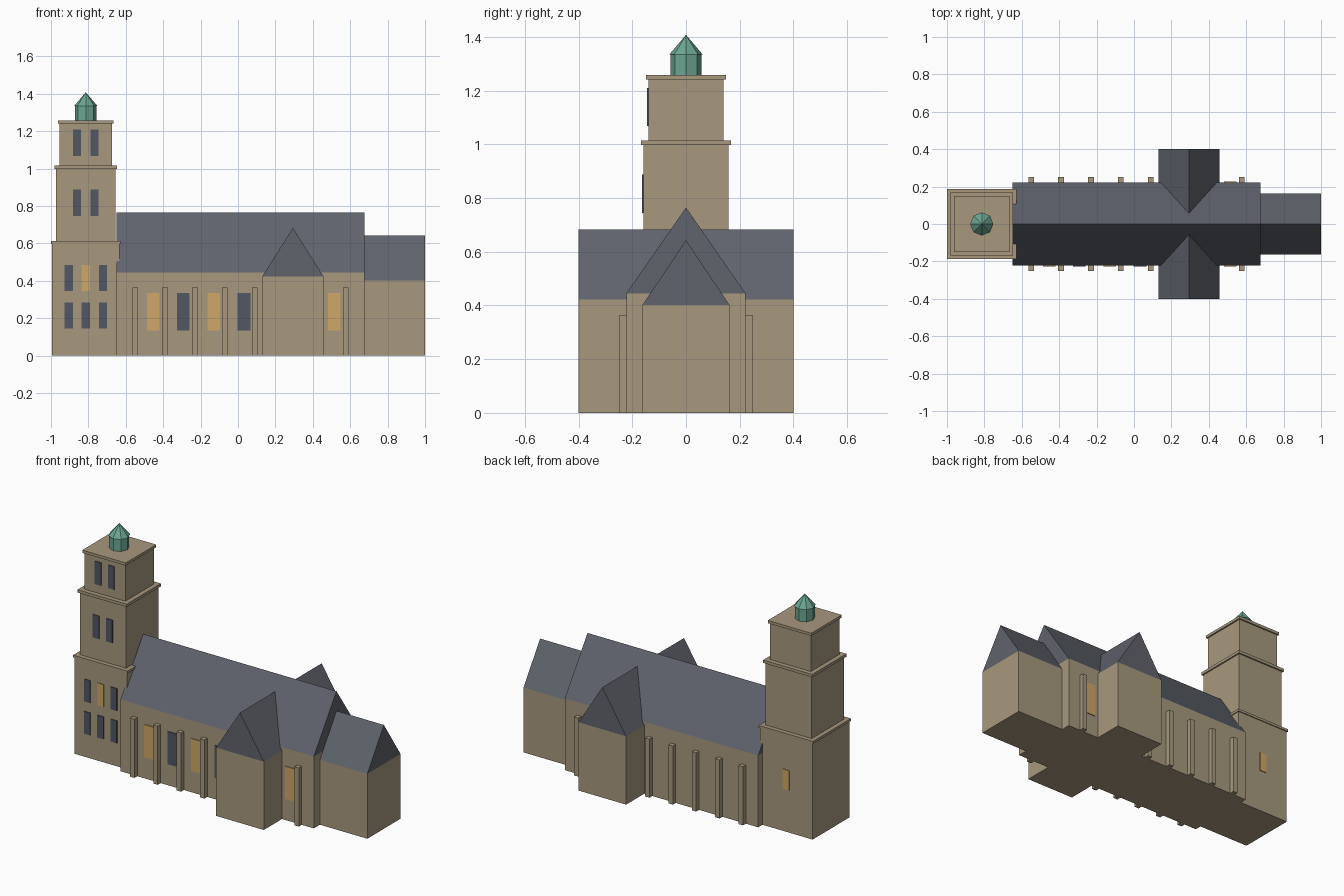
import bpy, bmesh

cube = bpy.data.objects.get("Cube")
if cube:
    bpy.data.objects.remove(cube, do_unlink=True)


def material(name, rgb):
    m = bpy.data.materials.new(name)
    m.use_nodes = True
    m.diffuse_color = (*rgb, 1)
    m.node_tree.nodes["Principled BSDF"].inputs["Base Color"].default_value = (*rgb, 1)
    return m


STONE = material("sandstone", (0.39, 0.315, 0.21))
SLATE = material("roof_slate", (0.115, 0.125, 0.15))
GLASS = material("dark_glass", (0.085, 0.095, 0.125))
GLOW = material("lit_glass", (0.62, 0.39, 0.135))
COPPER = material("green_copper", (0.15, 0.38, 0.29))


def add_mesh(name, bm, mat):
    bmesh.ops.recalc_face_normals(bm, faces=bm.faces)
    me = bpy.data.meshes.new(name)
    bm.to_mesh(me)
    bm.free()
    me.materials.append(mat)
    ob = bpy.data.objects.new(name, me)
    bpy.context.collection.objects.link(ob)
    return ob


def box(name, xs, ys, zs, mat=STONE):
    bm = bmesh.new()
    bmesh.ops.create_cube(bm, size=1)
    for v in bm.verts:
        v.co = [r[0] if c < 0 else r[1] for c, r in zip(v.co, (xs, ys, zs))]
    return add_mesh(name, bm, mat)


def gable_roof(name, xs, ys, eave, ridge, along_x=True):
    """Triangular prism whose ridge runs along x or y."""
    bm = bmesh.new()
    a, b = (ys, xs) if along_x else (xs, ys)
    profile = [(a[0], eave), (a[1], eave), (sum(a) / 2, ridge)]
    start = [bm.verts.new((b[0], p, z) if along_x else (p, b[0], z)) for p, z in profile]
    face = bm.faces.new(start)
    ext = bmesh.ops.extrude_face_region(bm, geom=[face])
    new = [g for g in ext["geom"] if isinstance(g, bmesh.types.BMVert)]
    length = b[1] - b[0]
    bmesh.ops.translate(bm, verts=new, vec=(length, 0, 0) if along_x else (0, length, 0))
    if not any(f for f in bm.faces if set(f.verts) == set(start)):
        bm.faces.new(start)
    return add_mesh(name, bm, SLATE)


def window(name, x, y, z, w, h, mat):
    """Thin plate centred at x, sill at z, on a wall plane at y."""
    t = 0.005 if y > 0 else -0.005
    box(name, (x - w / 2, x + w / 2), sorted((y - t / 5, y + t)), (z, z + h), mat)


# Nave, chancel and transept
box("nave_walls", (-0.65, 0.675), (-0.222, 0.222), (0, 0.445))
gable_roof("nave_roof", (-0.65, 0.675), (-0.222, 0.222), 0.445, 0.765)
box("chancel_walls", (0.675, 1), (-0.162, 0.162), (0, 0.402))
gable_roof("chancel_roof", (0.67, 1), (-0.162, 0.162), 0.402, 0.643)
box("transept_walls", (0.13, 0.457), (-0.4, 0.4), (0, 0.423))
gable_roof("transept_roof", (0.13, 0.457), (-0.4, 0.4), 0.423, 0.683, along_x=False)

# Buttresses on both sides of the nave
for i, x in enumerate((-0.55, -0.39, -0.23, -0.07, 0.09, 0.577)):
    for side, ys in (("front", (-0.25, -0.2)), ("back", (0.2, 0.25))):
        box(f"buttress_{side}_{i + 1}", (x - 0.015, x + 0.015), ys, (0, 0.363))

# Nave windows
for i, x in enumerate((-0.452, -0.292, -0.13, 0.032, 0.514)):
    window(f"nave_window_{i + 1}", x, -0.222, 0.133, 0.067, 0.202, GLASS if i % 2 else GLOW)
window("nave_window_back", 0.514, 0.222, 0.133, 0.067, 0.202, GLOW)

# Tower tiers, each with a cornice
TX = -0.814
tiers = [("lower", 0.18, 0, 0.597, 0.612), ("middle", 0.159, 0.612, 0.997, 1.015),
         ("upper", 0.14, 1.015, 1.241, 1.258)]
for name, r, z0, z1, z2 in tiers:
    box(f"tower_{name}", (TX - r, TX + r), (-r, r), (z0, z1))
    c = r + (0.006 if name == "lower" else 0.009)
    box(f"cornice_{name}", (TX - c, TX + c), (-c, c), (z1, z2))

# Tower windows
for row, z in (("bottom", 0.145), ("second", 0.345)):
    for i in (-1, 0, 1):
        lit = row == "second" and i == 0
        window(f"tower_window_{row}_{i + 2}", TX + i * 0.091, -0.18, z, 0.043, 0.138, GLOW if lit else GLASS)
for row, r, z in (("third", 0.159, 0.745), ("top", 0.14, 1.068)):
    for i in (-1, 1):
        window(f"tower_window_{row}_{(i + 3) // 2}", TX + i * 0.046, -r, z, 0.042, 0.142, GLASS)
window("tower_window_back", TX, 0.18, 0.265, 0.045, 0.12, GLOW)

# Copper lantern with a pointed cap
for name, r1, r2, z0, z1 in (("lantern", 0.057, 0.057, 1.258, 1.335),
                             ("lantern_cap", 0.062, 0, 1.335, 1.408)):
    bpy.ops.mesh.primitive_cone_add(vertices=8, radius1=r1, radius2=r2, depth=z1 - z0,
                                    location=(TX, 0, (z0 + z1) / 2))
    ob = bpy.context.object
    ob.name = name
    ob.data.materials.append(COPPER)
